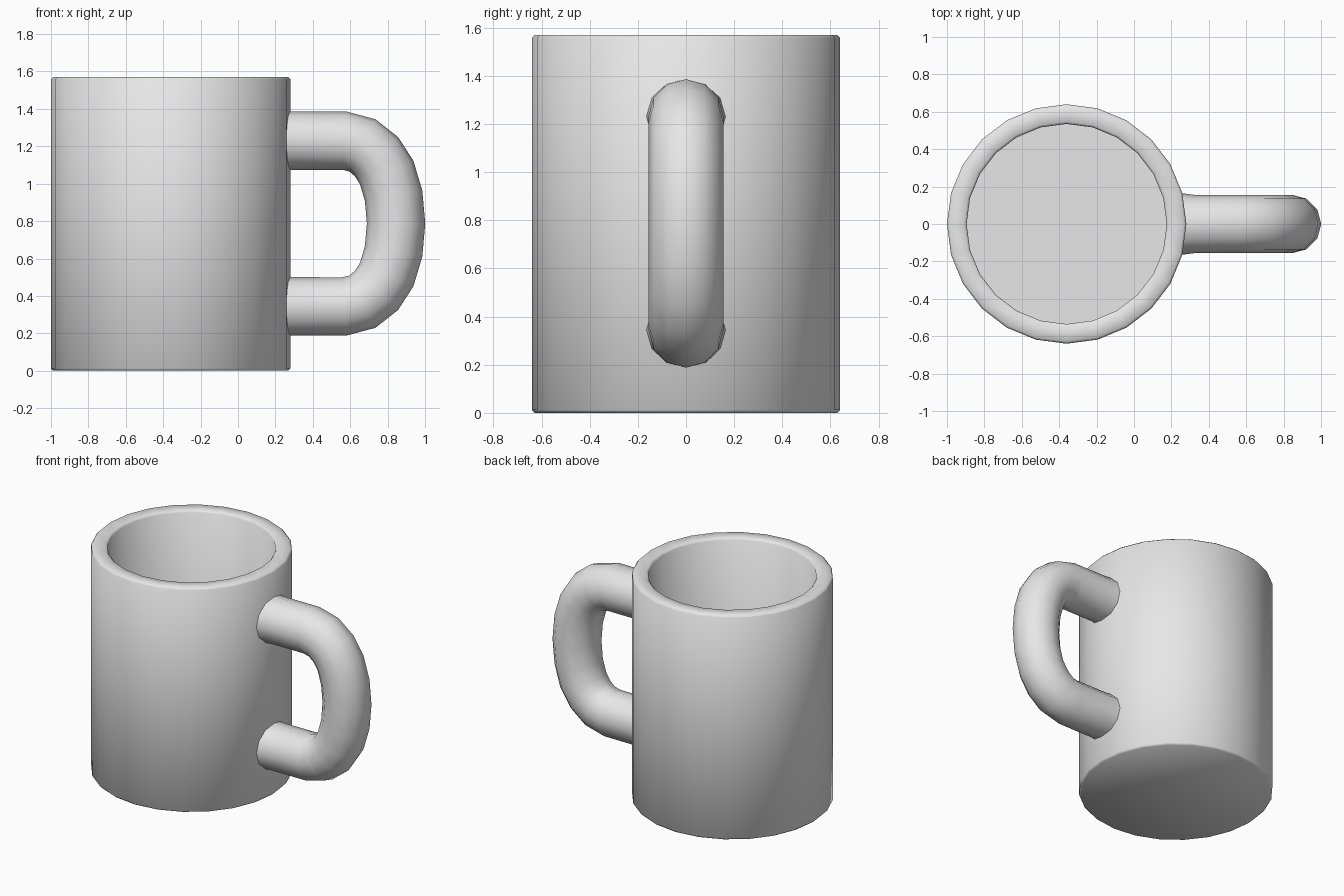
import bpy
import bmesh
from math import sin, cos, tau, radians
from mathutils import Vector

cube = bpy.data.objects.get("Cube")
if cube:
    bpy.data.objects.remove(cube, do_unlink=True)

clay = bpy.data.materials.new("plain_grey")
clay.use_nodes = True
grey = (0.8, 0.8, 0.8, 1)
clay.diffuse_color = grey
clay.node_tree.nodes["Principled BSDF"].inputs["Base Color"].default_value = grey


def bridge(bm, a, b):
    n = len(a)
    for i in range(n):
        j = (i + 1) % n
        bm.faces.new((a[i], a[j], b[j], b[i]))


def loft(name, rings, cap, angle):
    """Skin a list of point rings into one smooth-shaded object."""
    bm = bmesh.new()
    loops = [[bm.verts.new(p) for p in ring] for ring in rings]
    for a, b in zip(loops, loops[1:]):
        bridge(bm, a, b)
    if cap:
        bm.faces.new(loops[0])
        bm.faces.new(loops[-1])
    bmesh.ops.recalc_face_normals(bm, faces=bm.faces)
    mesh = bpy.data.meshes.new(name)
    bm.to_mesh(mesh)
    bm.free()
    mesh.materials.append(clay)
    obj = bpy.data.objects.new(name, mesh)
    bpy.context.collection.objects.link(obj)
    bpy.ops.object.select_all(action="DESELECT")
    obj.select_set(True)
    bpy.context.view_layer.objects.active = obj
    bpy.ops.object.shade_smooth_by_angle(angle=radians(angle))
    return obj


# Cup: lathed wall with bevelled rim, hollow inside and a solid floor
center_x, outer, inner, height, floor, bevel = -0.36, 0.64, 0.535, 1.57, 0.1, 0.012
profile = [
    (outer - bevel, 0), (outer, bevel),
    (outer, height - bevel), (outer - bevel, height),
    (inner + bevel, height), (inner, height - bevel),
    (inner, floor),
]
sides = 24
cup_rings = [
    [(center_x + r * cos(tau * i / sides), r * sin(tau * i / sides), z) for i in range(sides)]
    for r, z in profile
]
loft("cup_body", cup_rings, True, 50)

# Handle: round tube swept along a path mirrored about its middle height
middle, tube = 0.787, 0.156
upper = [(0.23, 1.23), (0.32, 1.23), (0.57, 1.23), (0.665, 1.205),
         (0.74, 1.145), (0.795, 1.06), (0.832, 0.935)]
path = upper + [(0.845, middle)] + [(x, 2 * middle - z) for x, z in reversed(upper)]
points = [Vector((x, 0, z)) for x, z in path]
side = Vector((0, 1, 0))
handle_rings = []
for k, p in enumerate(points):
    before = points[max(k - 1, 0)]
    after = points[min(k + 1, len(points) - 1)]
    normal = (after - before).normalized().cross(side)
    width = 0.168 if k in (0, len(points) - 1) else tube
    handle_rings.append([
        p + normal * tube * cos(tau * i / 12) + side * width * sin(tau * i / 12)
        for i in range(12)
    ])
loft("handle", handle_rings, True, 60)
